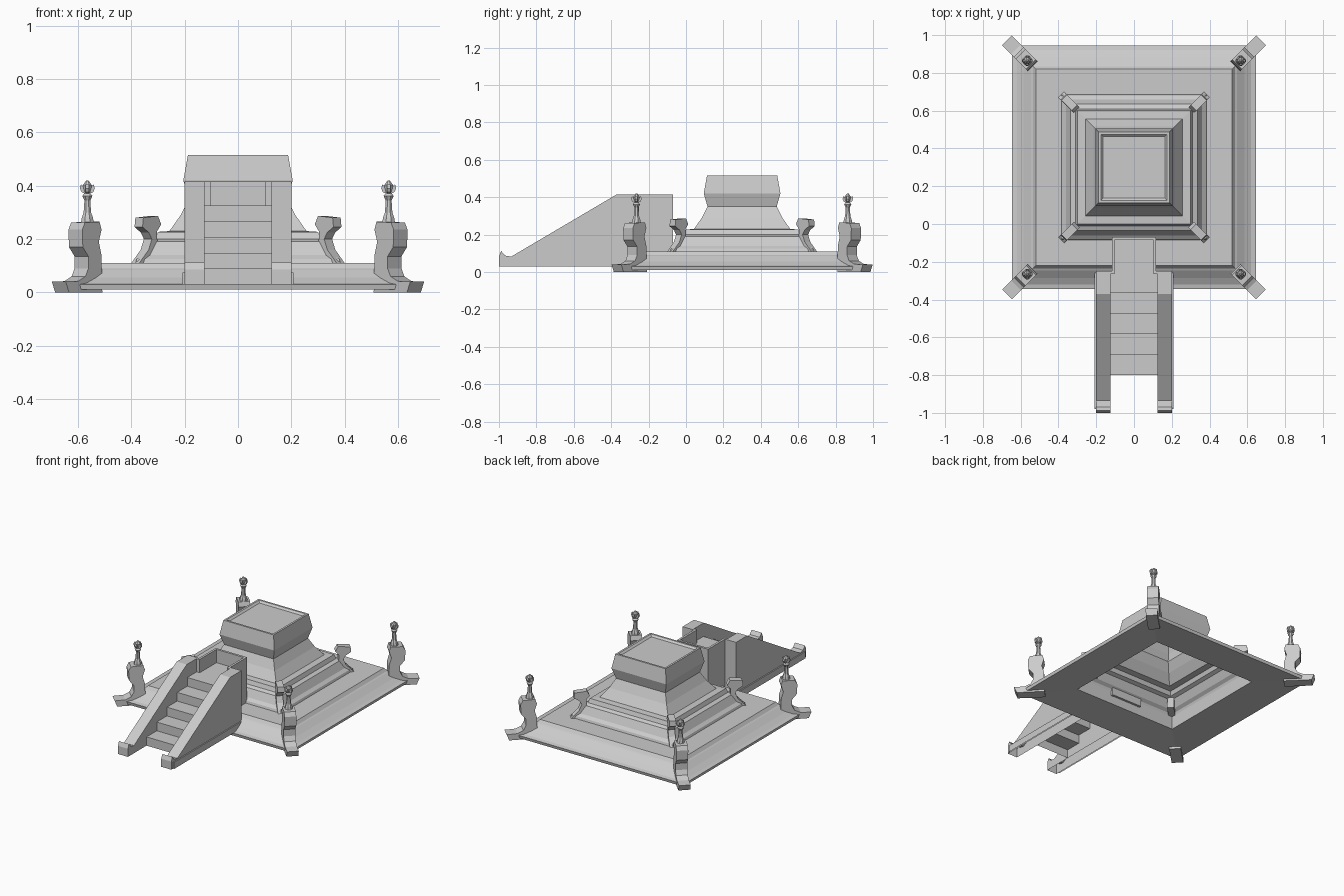
import bpy, bmesh, math
from mathutils import Vector

cube = bpy.data.objects.get("Cube")
if cube:
    bpy.data.objects.remove(cube, do_unlink=True)

stone = bpy.data.materials.new("pale grey stone")
stone.use_nodes = True
GREY = (0.6, 0.6, 0.6, 1)
stone.diffuse_color = GREY
stone.node_tree.nodes["Principled BSDF"].inputs["Base Color"].default_value = GREY

CY = 0.30  # middle of the terraces along y


def finish(name, bm, open_bottom=False):
    bmesh.ops.recalc_face_normals(bm, faces=bm.faces)
    if open_bottom:
        down = [f for f in bm.faces if f.normal.z < -0.9]
        bmesh.ops.delete(bm, geom=down, context="FACES")
    mesh = bpy.data.meshes.new(name)
    bm.to_mesh(mesh)
    bm.free()
    mesh.materials.append(stone)
    obj = bpy.data.objects.new(name, mesh)
    bpy.context.collection.objects.link(obj)
    return obj


def extrude(name, profile, place, lo, hi, closed=True, open_bottom=False):
    """Extrude a 2D profile between lo and hi; place(p, t) gives the 3D point."""
    bm = bmesh.new()
    a = [bm.verts.new(place(p, lo)) for p in profile]
    b = [bm.verts.new(place(p, hi)) for p in profile]
    n = len(profile)
    for i in range(n if closed else n - 1):
        j = (i + 1) % n
        bm.faces.new((a[i], a[j], b[j], b[i]))
    if closed:
        bm.faces.new(a)
        bm.faces.new(b)
    return finish(name, bm, open_bottom)


def loft(name, profile, sides=4, centre=(0, CY), loop=False, cap=False):
    """Stack of regular rings from (half width, height) pairs."""
    bm = bmesh.new()
    rings = []
    for half, z in profile:
        r = half / math.cos(math.pi / sides)
        rings.append([bm.verts.new((centre[0] + r * math.cos((k + 0.5) * math.tau / sides),
                                    centre[1] + r * math.sin((k + 0.5) * math.tau / sides), z))
                      for k in range(sides)])
    pairs = list(zip(rings, rings[1:]))
    if loop:
        pairs.append((rings[-1], rings[0]))
    for lower, upper in pairs:
        for k in range(sides):
            m = (k + 1) % sides
            bm.faces.new((lower[k], lower[m], upper[m], upper[k]))
    if cap:
        bm.faces.new(rings[-1])
    return finish(name, bm)


def box(name, x0, x1, y0, y1, z0, z1):
    rect = [(y0, z0), (y1, z0), (y1, z1), (y0, z1)]
    return extrude(name, rect, lambda p, t: (t, p[0], p[1]), x0, x1)


# Terraces: hollow plinth, moulded second tier with sloping neck, capped block
loft("lower_terrace", [(0.39, 0.025), (0.64, 0.01), (0.645, 0.03), (0.62, 0.035),
                       (0.585, 0.055), (0.545, 0.085), (0.535, 0.09), (0.52, 0.11),
                       (0.385, 0.11)], loop=True)
loft("upper_terrace", [(0.385, 0.11), (0.38, 0.125), (0.36, 0.14), (0.335, 0.19),
                       (0.31, 0.2), (0.30, 0.227), (0.257, 0.23), (0.215, 0.29),
                       (0.185, 0.35)])
loft("crown_block", [(0.185, 0.35), (0.205, 0.42), (0.188, 0.515), (0.175, 0.515),
                     (0.163, 0.503)], cap=True)

# Corner pieces, set on the diagonals
PIER = [(0.535, 0.0), (0.66, 0.0), (0.672, 0.04), (0.625, 0.042), (0.598, 0.06),
        (0.587, 0.09), (0.587, 0.135), (0.608, 0.17), (0.61, 0.235), (0.60, 0.262),
        (0.545, 0.265), (0.538, 0.235), (0.548, 0.19), (0.538, 0.14)]
HORN = [(0.30, 0.11), (0.385, 0.11), (0.35, 0.16), (0.338, 0.2), (0.35, 0.225),
        (0.373, 0.245), (0.37, 0.28), (0.315, 0.287), (0.303, 0.255), (0.318, 0.23),
        (0.318, 0.2)]
FINIAL = [(0.024, 0.262), (0.021, 0.28), (0.014, 0.30), (0.011, 0.345), (0.019, 0.362),
          (0.011, 0.372), (0.015, 0.39), (0.017, 0.402), (0.004, 0.42)]
PETAL = [(0.008, 0.37), (0.022, 0.376), (0.028, 0.39), (0.024, 0.405), (0.014, 0.398)]

for sx, side in ((1, "left"), (-1, "right")):
    for sy, end in ((1, "back"), (-1, "front")):
        def diagonal(p, t):
            return (sx * (p[0] + t), CY + sy * (p[0] - t), p[1])
        tag = f"{end}_{side}"
        extrude("corner_pier_" + tag, PIER, diagonal, -0.026, 0.026)
        extrude("corner_horn_" + tag, HORN, diagonal, -0.015, 0.015)
        spot = Vector((sx * 0.565, CY + sy * 0.565, 0))
        loft("finial_" + tag, FINIAL, 8, spot, cap=True)
        # Four petals around the bud
        for k in range(4):
            out = Vector((math.cos(k * math.pi / 2), math.sin(k * math.pi / 2), 0))
            across = Vector((-out.y, out.x, 0))
            extrude(f"petal_{tag}_{k}", PETAL,
                    lambda p, t: spot + out * p[0] + across * t + Vector((0, 0, p[1])),
                    -0.007, 0.007)

# Stair rails with curled feet, and parapets beside the landing
RAIL = [(-1, 0.03), (-1, 0.085), (-0.988, 0.112), (-0.968, 0.088), (-0.935, 0.082),
        (-0.37, 0.415), (-0.25, 0.415), (-0.25, 0.03)]
for s, side in ((1, "left"), (-1, "right")):
    extrude("stair_rail_" + side, RAIL, lambda p, t: (s * t, p[0], p[1]), 0.125, 0.2,
            open_bottom=True)
    extrude("rail_plinth_" + side, [(-0.98, 0.03), (-0.25, 0.03), (-0.25, 0.075), (-0.98, 0.075)],
            lambda p, t: (s * t, p[0], p[1]), 0.2, 0.208, open_bottom=True)
    box("landing_parapet_" + side, s * 0.102, s * 0.117, -0.25, -0.07, 0.08, 0.415)
    box("landing_return_" + side, s * 0.102, s * 0.126, -0.265, -0.25, 0.08, 0.415)
box("landing_back_wall", -0.102, 0.102, -0.085, -0.07, 0.08, 0.415)

# Five steps rising to the landing, as one folded sheet
steps = []
for i in range(5):
    y, z = -0.80 + i * 0.109, 0.03 + i * 0.059
    steps += [(y, z), (y, z + 0.059)]
steps.append((-0.25, 0.325))
extrude("stair_steps", steps, lambda p, t: (t, p[0], p[1]), -0.125, 0.125, closed=False)
box("landing_floor", -0.102, 0.102, -0.25, -0.085, 0.315, 0.325)
